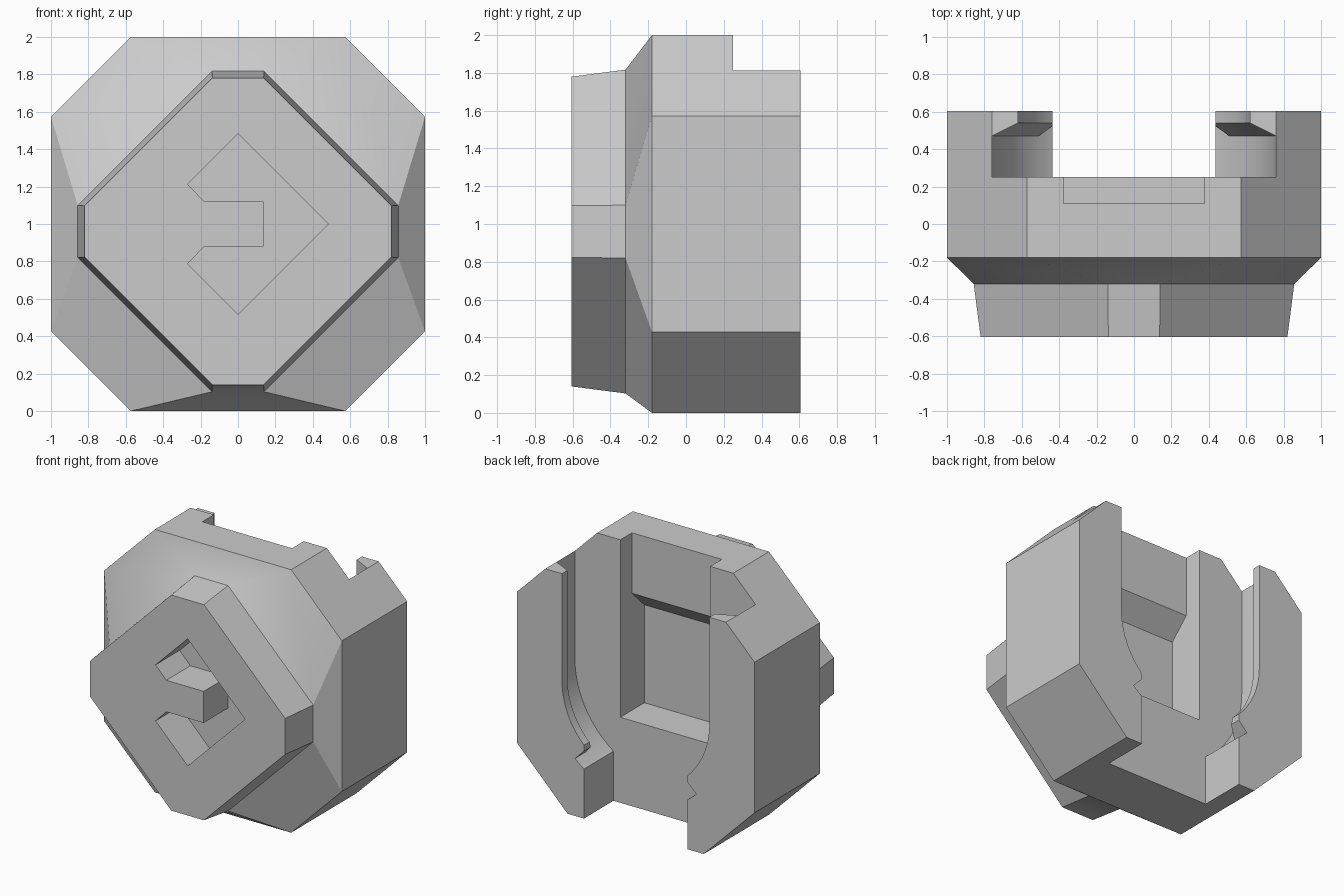
import bpy, bmesh, math

cube = bpy.data.objects.get("Cube")
if cube:
    bpy.data.objects.remove(cube, do_unlink=True)

grey = bpy.data.materials.new("light_grey")
grey.use_nodes = True
grey.diffuse_color = (0.6, 0.6, 0.6, 1)
grey.node_tree.nodes["Principled BSDF"].inputs["Base Color"].default_value = (0.6, 0.6, 0.6, 1)


def loft(name, rings):
    """Closed solid through (y, [(x, z), ...]) rings of equal length."""
    bm = bmesh.new()
    loops = [[bm.verts.new((x, y, z)) for x, z in pts] for y, pts in rings]
    n = len(loops[0])
    for a, b in zip(loops, loops[1:]):
        for i in range(n):
            j = (i + 1) % n
            bm.faces.new((a[i], a[j], b[j], b[i]))
    bm.faces.new(loops[0])
    bm.faces.new(loops[-1])
    bmesh.ops.recalc_face_normals(bm, faces=bm.faces)
    mesh = bpy.data.meshes.new(name)
    bm.to_mesh(mesh)
    bm.free()
    obj = bpy.data.objects.new(name, mesh)
    bpy.context.collection.objects.link(obj)
    mesh.materials.append(grey)
    return obj


def octagon(r, flat, zc):
    pts = [(flat, r), (r, flat), (r, -flat), (flat, -r),
           (-flat, -r), (-r, -flat), (-r, flat), (-flat, r)]
    return [(x, z + zc) for x, z in pts]


def stadium(r):
    """U shape: half circle below, straight walls up past the top."""
    arc = [(r * math.cos(math.pi + math.pi * i / 48),
            1 + r * math.sin(math.pi + math.pi * i / 48)) for i in range(49)]
    return [(-r, 2.2)] + arc + [(r, 2.2)]


def box(x, z0, z1):
    return [(-x, z0), (x, z0), (x, z1), (-x, z1)]


# Octagonal block with chamfer and raised front plate
body = loft("octagonal_block", [
    (0.605, octagon(1, 0.573, 1)), (-0.18, octagon(1, 0.573, 1)),
    (-0.32, octagon(0.857, 0.14, 0.96)), (-0.605, octagon(0.82, 0.137, 0.96))])

# Arrow-shaped front recess
arrow = [(0, 1.483), (0.483, 1), (0, 0.517), (-0.27, 0.787), (-0.18, 0.88),
         (0.135, 0.88), (0.135, 1.12), (-0.18, 1.12), (-0.27, 1.213)]
cutters = [loft("arrow_cutter", [(-0.7, arrow), (-0.315, arrow)])]

# Undercut slot in the back, its open lower channel and flat lip tops
cutters.append(loft("slot_cutter", [
    (0.25, stadium(0.76)), (0.47, stadium(0.76)),
    (0.54, stadium(0.62)), (0.7, stadium(0.62))]))
cutters.append(loft("channel_cutter", [(y, box(0.435, -0.2, 1)) for y in (0.25, 0.7)]))
cutters.append(loft("lip_top_cutter", [(y, box(1.1, 1.813, 2.3)) for y in (0.25, 0.7)]))

# Small V notches at the lower ends of the lips
notch = [(0.4, 0.354), (0.437, 0.378), (0.475, 0.407), (0.51, 0.437), (0.4, 0.547)]
for s in (1, -1):
    pts = [(s * x, z) for x, z in notch]
    cutters.append(loft("notch_cutter", [(0.3, pts), (0.7, pts)]))

# Stepped pocket behind the slot with a sloped ledge
cutters.append(loft("upper_pocket_cutter", [(y, box(0.378, 1.0, 2.3)) for y in (0.11, 0.4)]))
cutters.append(loft("lower_pocket_cutter", [
    (-0.04, box(0.378, 0.65, 1.395)), (0.11, box(0.378, 0.65, 1.54)),
    (0.4, box(0.378, 0.65, 1.54))]))

for c in cutters:
    mod = body.modifiers.new(c.name, "BOOLEAN")
    mod.operation = "DIFFERENCE"
    mod.solver = "EXACT"
    mod.object = c
    c.hide_render = True

# Apply the cuts, then drop the cutters
bpy.context.view_layer.update()
deps = bpy.context.evaluated_depsgraph_get()
mesh = bpy.data.meshes.new_from_object(body.evaluated_get(deps))
body.modifiers.clear()
body.data = mesh
for c in cutters:
    bpy.data.objects.remove(c, do_unlink=True)

bpy.ops.object.select_all(action="DESELECT")
body.select_set(True)
bpy.context.view_layer.objects.active = body
bpy.ops.object.shade_smooth_by_angle(angle=math.radians(30))
